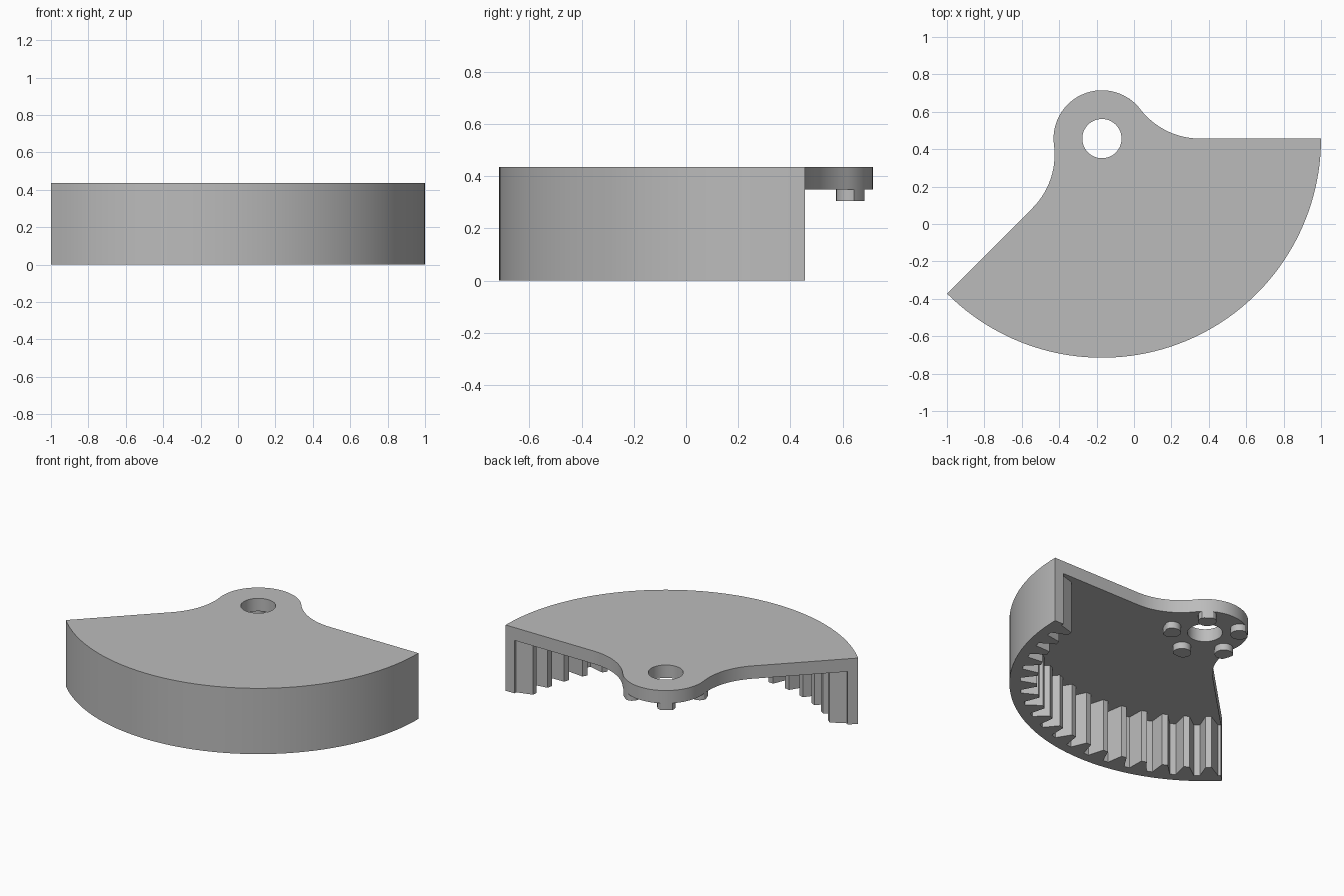
import bpy, bmesh, math
from math import sin, cos, radians, atan2, degrees

if "Cube" in bpy.data.objects:
    bpy.data.objects.remove(bpy.data.objects["Cube"])

CX, CY = -0.1715, 0.4565              # pivot of the sector
R, HEIGHT, PLATE_Z = 1.1715, 0.435, 0.35
HUB_R, HOLE_R, FILLET_AT = 0.2585, 0.105, 0.525
ROOT_R, TIP_R, TEETH, SWEEP = 1.107, 1.006, 18, 135.0
PEG_R, PEG_AT, PEG_Z = 0.055, 0.214, 0.305

grey = bpy.data.materials.new("grey")
grey.diffuse_color = (0.5, 0.5, 0.5, 1)
grey.use_nodes = True
grey.node_tree.nodes["Principled BSDF"].inputs["Base Color"].default_value = grey.diffuse_color


def polar(r, deg, cx=0.0, cy=0.0):
    return (cx + r * cos(radians(deg)), cy + r * sin(radians(deg)))


def arc(r, a0, a1, n, cx=0.0, cy=0.0):
    return [polar(r, a0 + (a1 - a0) * i / n, cx, cy) for i in range(n + 1)]


def mirror(p):
    """Reflect about the middle line of the sector (292.5 degrees)."""
    r, a = math.hypot(*p), degrees(atan2(p[1], p[0]))
    return polar(r, 585.0 - a)


def prism(name, outlines, z0, z1):
    """Extrude closed outlines, given around the pivot, from z0 to z1."""
    bm = bmesh.new()
    for pts in outlines:
        face = bm.faces.new([bm.verts.new((CX + x, CY + y, z0)) for x, y in pts])
        res = bmesh.ops.extrude_face_region(bm, geom=[face])
        top = [v for v in res["geom"] if isinstance(v, bmesh.types.BMVert)]
        bmesh.ops.translate(bm, verts=top, vec=(0, 0, z1 - z0))
    bmesh.ops.recalc_face_normals(bm, faces=bm.faces)
    me = bpy.data.meshes.new(name)
    bm.to_mesh(me)
    bm.free()
    ob = bpy.data.objects.new(name, me)
    me.materials.append(grey)
    bpy.context.collection.objects.link(ob)
    return ob


def activate(ob):
    bpy.ops.object.select_all(action='DESELECT')
    ob.select_set(True)
    bpy.context.view_layer.objects.active = ob


def cut(ob, cutter):
    mod = ob.modifiers.new("cut", 'BOOLEAN')
    mod.operation, mod.solver, mod.object = 'DIFFERENCE', 'EXACT', cutter
    activate(ob)
    bpy.ops.object.modifier_apply(modifier=mod.name)
    bpy.data.objects.remove(cutter)


# Sector outline: rim arc, fillet, hub arc, mirrored fillet
fr = (FILLET_AT ** 2 - HUB_R ** 2) / (2 * HUB_R)
hub_a = degrees(atan2(fr, FILLET_AT))
fillet = arc(fr, 270, 180 + hub_a, 14, FILLET_AT, fr)
rim = arc(R, 225, 360, 64)
hub = arc(HUB_R, hub_a, 225 - hub_a, 40)[1:-1]
outline = rim + fillet + hub + [mirror(p) for p in reversed(fillet)]
body = prism("toothed_sector", [outline], 0, HEIGHT)

# Pocket under the plate, with the tooth profile along its rim side
step = SWEEP / TEETH
pocket = [polar(ROOT_R, 225)]
for i in range(TEETH):
    mid = 225 + (i + 0.5) * step
    pocket += [polar(ROOT_R, mid - 2.8), polar(TIP_R, mid - 1.0),
               polar(TIP_R, mid + 1.0), polar(ROOT_R, mid + 2.8)]
pocket.append(polar(ROOT_R, 360))
side = (ROOT_R, 1.0)
pocket += [side, mirror(side)]
cut(body, prism("pocket_cutter", [pocket], -0.2, PLATE_Z))

# Pivot hole
cut(body, prism("hole_cutter", [arc(HOLE_R, 0, 360, 48)[:-1]], -0.3, 0.7))

# Five round pegs under the hub, trimmed flush with its edge
pegs = []
for k in range(5):
    a = 54 + 72 * k
    pts = []
    for x, y in arc(PEG_R, 0, 360, 24, *polar(PEG_AT, a))[:-1]:
        s = min(1.0, HUB_R / math.hypot(x, y))
        pts.append((x * s, y * s))
    pegs.append(pts)
peg_ob = prism("hub_pegs", pegs, PEG_Z, PLATE_Z)

for ob in (body, peg_ob):
    activate(ob)
    bpy.ops.object.shade_smooth_by_angle(angle=radians(25))
